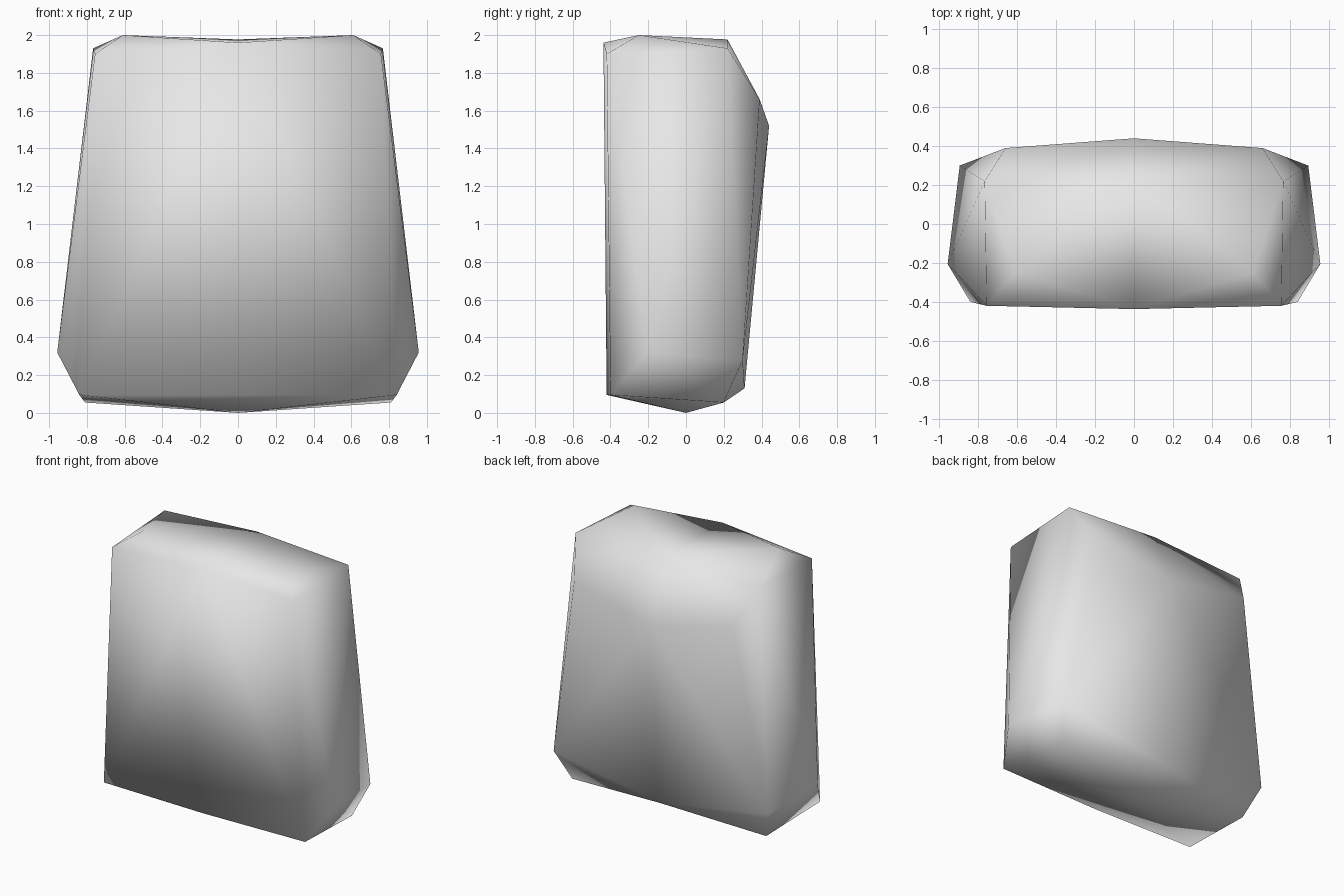
import bpy, bmesh

if "Cube" in bpy.data.objects:
    bpy.data.objects.remove(bpy.data.objects["Cube"])

# Corner points of the right half of the slab
P = {
    "top_front_mid": (0, -0.437, 1.96), "top_front": (0.757, -0.42, 1.90),
    "top_ridge": (0.61, -0.25, 2.0),
    "top_back_mid": (0, 0.22, 1.977), "top_back": (0.767, 0.22, 1.93),
    "back_mid": (0, 0.44, 1.52), "back": (0.66, 0.39, 1.66),
    "heel_mid": (0, 0.31, 0.13), "heel": (0.895, 0.30, 0.28),
    "hip": (0.957, -0.205, 0.32), "foot": (0.81, 0.20, 0.055),
    "base_mid": (0, 0, 0),
    "toe_mid": (0, -0.42, 0.095), "toe": (0.84, -0.40, 0.095),
}

FACES = [
    # front
    "top_front_mid toe_mid toe top_front",
    # top
    "top_front_mid top_front top_ridge", "top_front_mid top_ridge top_back_mid",
    "top_ridge top_front top_back", "top_ridge top_back top_back_mid",
    # back
    "top_back_mid top_back back back_mid", "back_mid back heel heel_mid",
    # side
    "top_back heel back", "top_back hip heel", "top_back top_front hip",
    "top_front toe hip",
    # underside
    "toe foot hip", "hip foot heel", "heel_mid heel foot",
    "heel_mid foot base_mid", "base_mid foot toe toe_mid",
]

bm = bmesh.new()
verts = {name: bm.verts.new(co) for name, co in P.items()}
for face in FACES:
    bm.faces.new([verts[n] for n in face.split()])

# Mirror to the left half and weld the middle seam
bmesh.ops.mirror(bm, geom=bm.verts[:] + bm.edges[:] + bm.faces[:],
                 axis='X', merge_dist=0.0005)
bmesh.ops.remove_doubles(bm, verts=bm.verts[:], dist=0.0005)
bmesh.ops.recalc_face_normals(bm, faces=bm.faces[:])
for f in bm.faces:
    f.smooth = True

mesh = bpy.data.meshes.new("tapered_slab")
bm.to_mesh(mesh)
bm.free()

# Single plain grey
grey = bpy.data.materials.new("light_grey")
grey.diffuse_color = (0.8, 0.8, 0.8, 1)
grey.use_nodes = True
grey.node_tree.nodes["Principled BSDF"].inputs["Base Color"].default_value = grey.diffuse_color
mesh.materials.append(grey)
slab = bpy.data.objects.new("tapered_slab", mesh)
bpy.context.collection.objects.link(slab)
